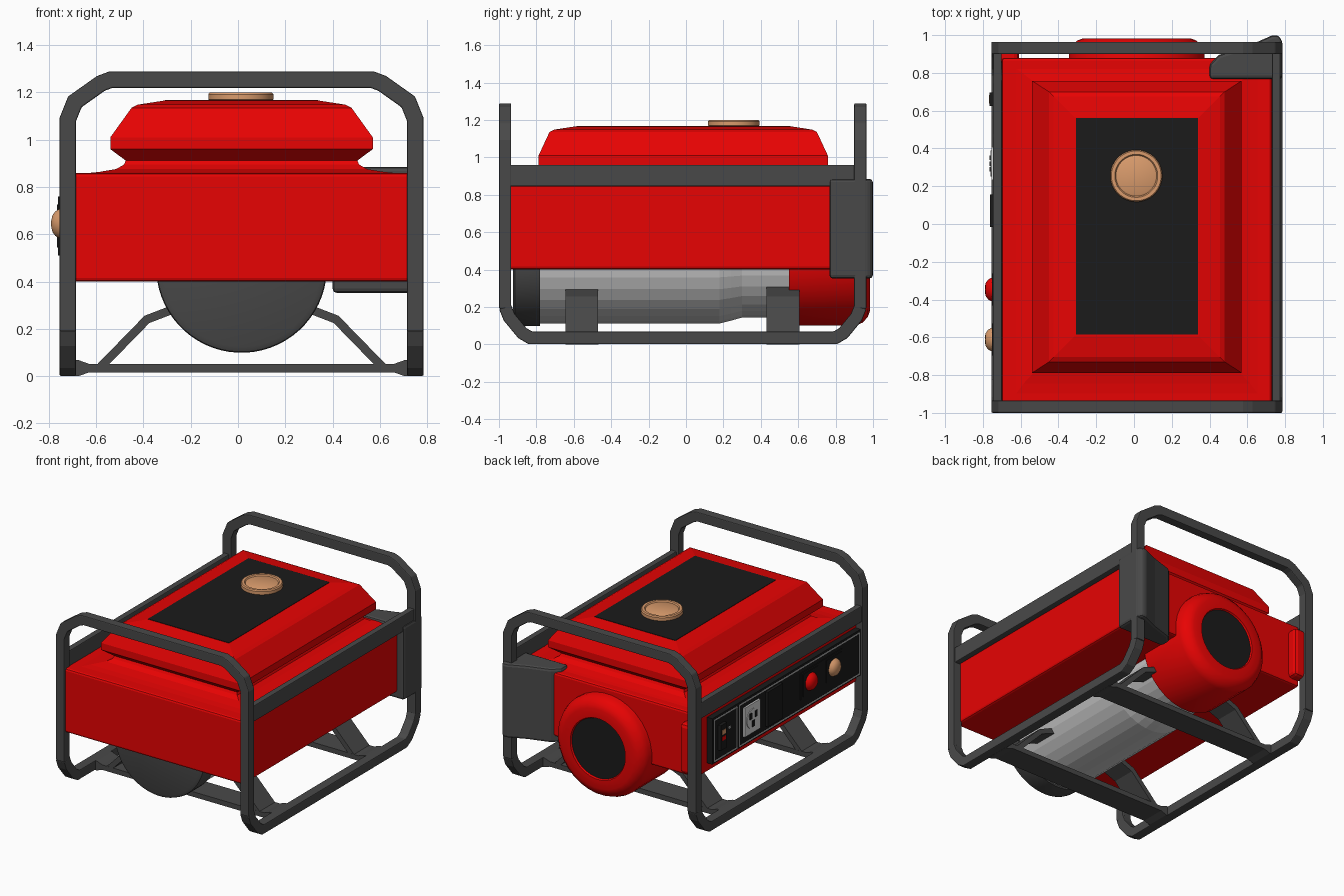
import bpy, bmesh, math
from mathutils import Vector, Matrix

cube = bpy.data.objects.get("Cube")
if cube:
    bpy.data.objects.remove(cube, do_unlink=True)


def material(name, r, g, b):
    m = bpy.data.materials.new(name)
    m.use_nodes = True
    m.diffuse_color = (r, g, b, 1)
    m.node_tree.nodes["Principled BSDF"].inputs["Base Color"].default_value = (r, g, b, 1)
    return m


RED = material("red paint", 0.8, 0.001, 0.001)
GREY = material("dark grey steel", 0.066, 0.066, 0.066)
BLACK = material("black plastic", 0.011, 0.011, 0.011)
SILVER = material("silver metal", 0.58, 0.58, 0.58)
TAN = material("copper tan", 0.7, 0.33, 0.15)
WHITE = material("off white", 0.7, 0.7, 0.7)
CX = 0.015  # centre line of the machine


def finish(name, bm, mat, bevel=0, smooth=False):
    bmesh.ops.recalc_face_normals(bm, faces=bm.faces)
    me = bpy.data.meshes.new(name)
    bm.to_mesh(me)
    bm.free()
    me.materials.append(mat)
    ob = bpy.data.objects.new(name, me)
    bpy.context.collection.objects.link(ob)
    if bevel:
        mod = ob.modifiers.new("bevel", "BEVEL")
        mod.width, mod.segments, mod.limit_method = bevel, 2, "ANGLE"
    if smooth:
        bpy.ops.object.select_all(action="DESELECT")
        ob.select_set(True)
        bpy.context.view_layer.objects.active = ob
        bpy.ops.object.shade_smooth_by_angle(angle=math.radians(30))
    return ob


def box(name, mat, x, y, z, bevel=0):
    """Box from (low, high) pairs."""
    bm = bmesh.new()
    bmesh.ops.create_cube(bm, size=1)
    for v in bm.verts:
        v.co = [(lo + hi) / 2 + c * (hi - lo) for c, (lo, hi) in zip(v.co, (x, y, z))]
    return finish(name, bm, mat, bevel)


def loft(bm, rings):
    loops = [[bm.verts.new(p) for p in ring] for ring in rings]
    for a, b in zip(loops, loops[1:]):
        n = len(a)
        for i in range(n):
            bm.faces.new((a[i], a[(i + 1) % n], b[(i + 1) % n], b[i]))
    bm.faces.new(loops[0])
    bm.faces.new(loops[-1])


def lathe(name, mat, profile, base, axis, sides=32, smooth=True):
    """Spin (radius, height) points round an axis through base."""
    bm = bmesh.new()
    turn = [math.tau * (i + 0.5) / sides for i in range(sides)]
    loft(bm, [[(r * math.cos(a), r * math.sin(a), h) for a in turn] for r, h in profile])
    rot = Vector(axis).to_track_quat("Z", "Y").to_matrix().to_4x4()
    bm.transform(Matrix.Translation(base) @ rot)
    return finish(name, bm, mat, smooth=smooth)


def bar(name, mat, path, plane, centre, width, depth):
    """Flat mitred bar along a 2D path; plane is 'xz' or 'yz'."""
    pts = [Vector(p) for p in path]
    dirs = [(b - a).normalized() for a, b in zip(pts, pts[1:])]
    bm = bmesh.new()
    rings = []
    for i, p in enumerate(pts):
        d0, d1 = dirs[max(i - 1, 0)], dirs[min(i, len(dirs) - 1)]
        t = (d0 + d1).normalized()
        off = Vector((-t.y, t.x)) * (width / 2 / t.dot(d0))
        ring = []
        for s, e in ((-1, -1), (1, -1), (1, 1), (-1, 1)):
            q, c = p + off * s, centre + e * depth / 2
            ring.append((q.x, c, q.y) if plane == "xz" else (c, q.x, q.y))
        rings.append(ring)
    loft(bm, rings)
    return finish(name, bm, mat, bevel=0.006 if width > 0.05 else 0)


CORNERS = ((-1, -1), (1, -1), (1, 1), (-1, 1))

# Tubular frame: two hoops, two skids, two upper rails
half = [(-0.735, 0.19), (-0.735, 1.085), (-0.705, 1.16), (-0.595, 1.238), (-0.555, 1.253)]
hoop = [(CX + x, z) for x, z in half] + [(CX - x, z) for x, z in reversed(half)]
for label, y in (("front", -0.967), ("rear", 0.932)):
    bar(label + "_hoop", GREY, hoop, "xz", y, 0.07, 0.065)
end = [(-0.95, 0.2), (-0.928, 0.145), (-0.858, 0.06), (-0.815, 0.035)]
skid = [(y - 0.017, z) for y, z in end] + [(-y - 0.017, z) for y, z in reversed(end)]
for label, s in (("right", -1), ("left", 1)):
    bar(label + "_skid", GREY, skid, "yz", CX + s * 0.735, 0.068, 0.07)
    box(label + "_upper_rail", GREY, (CX + s * 0.738 - 0.022, CX + s * 0.738 + 0.022),
        (-0.95, 0.92), (0.845, 0.96), 0.006)

# Cross plates with flared ends, and motor mounts
plate = [(-0.71, 0.034), (-0.69, 0.034), (-0.645, 0.018), (0.645, 0.018), (0.69, 0.034), (0.71, 0.034)]
for label, y in (("front", -0.557), ("rear", 0.518)):
    bm = bmesh.new()
    loft(bm, [[(CX + x, y + 0.088 * sy, 0.034 + h * sz) for sy, sz in CORNERS] for x, h in plate])
    finish(label + "_cross_plate", bm, GREY)
    for side, s in (("right", -1), ("left", 1)):
        strut = [(CX + s * x, z) for x, z in ((0.6, 0.035), (0.4, 0.24), (0.27, 0.29))]
        bar(f"{label}_{side}_mount", GREY, strut, "xz", y, 0.036, 0.175)

# Body and fuel tank with pinched neck; rows are half width, half length, height, centre y
box("body", RED, (CX - 0.715, CX + 0.715), (-0.985, 0.88), (0.4, 0.86), 0.015)
box("rear_corner_cover", RED, (-0.71, -0.61), (0.85, 0.948), (0.44, 0.8), 0.025)
tank = [(0.69, 0.91, 0.855, -0.055), (0.6, 0.82, 0.864, -0.025), (0.53, 0.755, 0.876, -0.015),
        (0.497, 0.725, 0.895, -0.015), (0.49, 0.715, 0.912, -0.015), (0.555, 0.773, 0.96, -0.015),
        (0.555, 0.773, 1.01, -0.015), (0.465, 0.715, 1.135, -0.015), (0.44, 0.69, 1.148, -0.015),
        (0.33, 0.58, 1.165, -0.015)]
bm = bmesh.new()
loft(bm, [[(CX + sx * hx, cy + sy * hy, z) for sx, sy in CORNERS] for hx, hy, z, cy in tank])
finish("fuel_tank", bm, RED)
box("tank_top_pad", BLACK, (CX - 0.323, CX + 0.323), (-0.585, 0.56), (1.162, 1.168))
lathe("fuel_cap", TAN, [(0.13, 1.165), (0.138, 1.17), (0.138, 1.192), (0.132, 1.2), (0.114, 1.2),
                        (0.108, 1.192), (0.1, 1.196)], (0.012, 0.255, 0), (0, 0, 1), 40)

# Motor under the body
motor = (CX, 0, 0.46)
lathe("motor_front_cap", GREY, [(0.335, 0.925), (0.357, 0.915), (0.361, 0.9), (0.361, 0.78)],
      motor, (0, -1, 0), 64)
lathe("motor_housing", SILVER, [(0.35, -0.8), (0.35, 0.18), (0.335, 0.24), (0.318, 0.3), (0.318, 0.6)],
      motor, (0, 1, 0), 32, False)
lathe("motor_rear_cover", RED, [(0.36, 0.55), (0.36, 0.91), (0.345, 0.945), (0.315, 0.972), (0.285, 0.983),
                                (0.22, 0.983), (0.21, 0.965)], motor, (0, 1, 0), 32)
lathe("intake_grille", BLACK, [(0.215, 0.96), (0.215, 0.972)], motor, (0, 1, 0), 32)

# Exhaust silencer on the rear left corner
outline = [(0.4, 0.767), (0.4, 0.845), (0.45, 0.895), (0.61, 0.945), (0.73, 0.998), (0.765, 1.0),
           (0.785, 0.97), (0.785, 0.767)]
bm = bmesh.new()
loft(bm, [[(x, y, z) for x, y in outline] for z in (0.352, 0.885)])
finish("silencer", bm, GREY, 0.03)

# Control panel on the right side
box("control_panel", BLACK, (-0.742, -0.69), (-0.93, 0.76), (0.465, 0.795))


def trim(name, y, z, t=0.007):
    for i, zz in enumerate(z):
        box(f"{name}_line_{i}", WHITE, (-0.746, -0.74), y, (zz - t / 2, zz + t / 2))
    for i, yy in enumerate(y):
        box(f"{name}_edge_{i}", WHITE, (-0.746, -0.74), (yy - t / 2, yy + t / 2), z)


trim("breaker_trim", (0.48, 0.74), (0.48, 0.775))
trim("main_trim", (-0.915, 0.455), (0.48, 0.775))


def fitting(name, mat, y, z, dy, dz, x):
    return box(name, mat, (x, -0.74), (y - dy, y + dy), (z - dz, z + dz))


fitting("breaker_base", BLACK, 0.66, 0.635, 0.035, 0.09, -0.765)
fitting("breaker_switch", TAN, 0.66, 0.67, 0.022, 0.016, -0.767)
fitting("breaker_button", RED, 0.66, 0.625, 0.022, 0.014, -0.767)
fitting("breaker_light", WHITE, 0.565, 0.66, 0.008, 0.008, -0.748)
fitting("outlet_plate", WHITE, 0.32, 0.635, 0.088, 0.105, -0.755)
lathe("outlet_face", WHITE, [(0.07, 0.75), (0.07, 0.76)], (0, 0.32, 0.635), (-1, 0, 0), 24)
for i, (dy, dz) in enumerate(((-0.03, 0.025), (0.03, 0.025), (0, -0.035))):
    fitting(f"outlet_slot_{i}", BLACK, 0.32 + dy, 0.635 + dz, 0.012, 0.022, -0.765)
fitting("meter_cover", BLACK, 0.07, 0.635, 0.085, 0.125, -0.762)
fitting("knob_plate", BLACK, -0.475, 0.645, 0.235, 0.095, -0.747)
dome = [(0.062, 0.74), (0.062, 0.757), (0.052, 0.773), (0.035, 0.785), (0.012, 0.79)]
for name, mat, y in (("red_knob", RED, -0.347), ("tan_knob", TAN, -0.612)):
    fitting(name + "_base", BLACK, y, 0.645, 0.085, 0.08, -0.752)
    lathe(name, mat, dome, (0, y, 0.645), (-1, 0, 0), 24)
